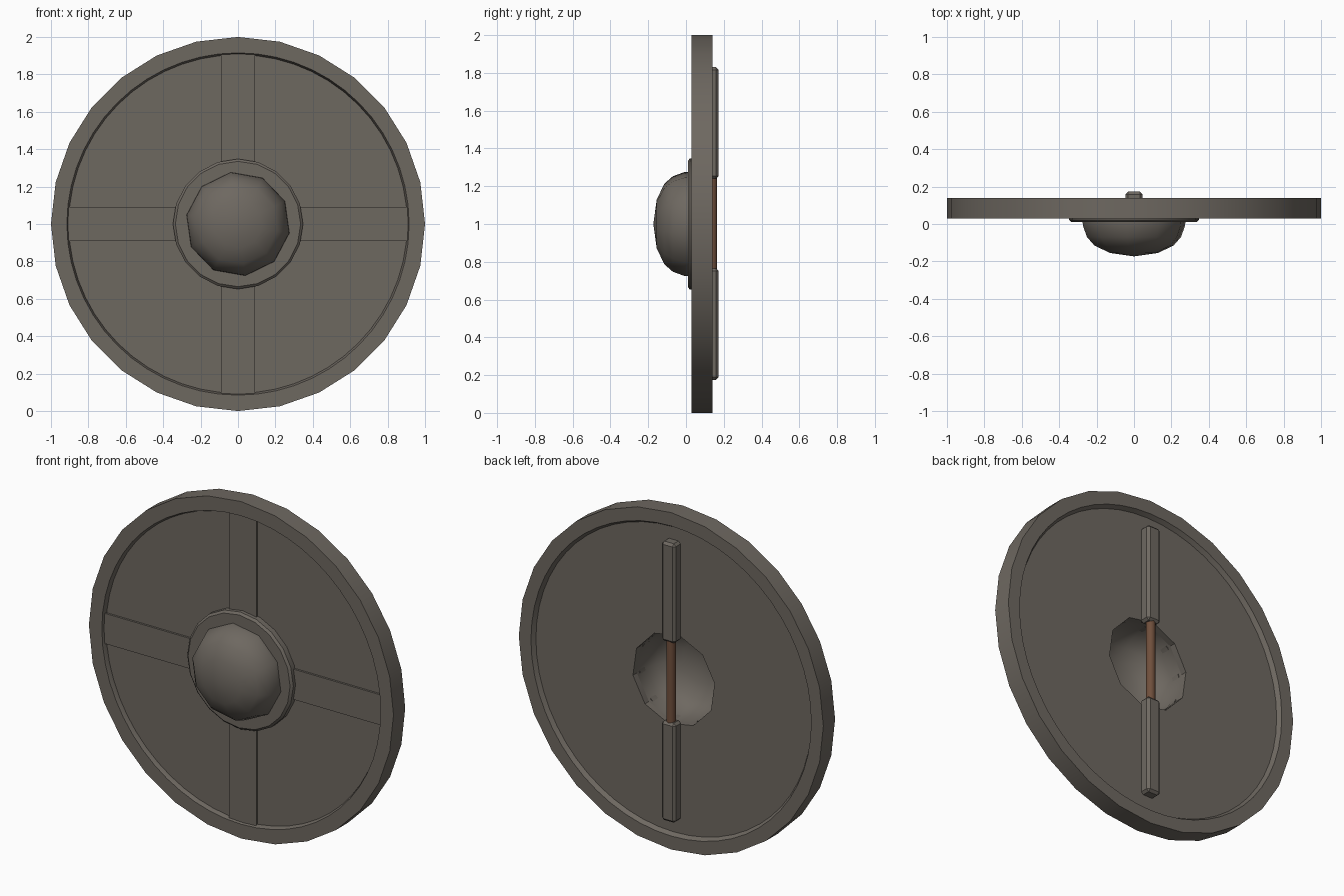
import bpy, bmesh, math
from mathutils import Matrix, Vector

if "Cube" in bpy.data.objects:
    bpy.data.objects.remove(bpy.data.objects["Cube"])


def material(name, col):
    m = bpy.data.materials.new(name)
    m.diffuse_color = (*col, 1)
    m.use_nodes = True
    m.node_tree.nodes["Principled BSDF"].inputs["Base Color"].default_value = m.diffuse_color
    return m


METAL = material("dark_stone_grey", (0.155, 0.138, 0.118))
LEATHER = material("brown_leather", (0.16, 0.078, 0.045))


def finish(name, bm, mat, angle=30):
    bmesh.ops.remove_doubles(bm, verts=bm.verts, dist=1e-5)
    bmesh.ops.recalc_face_normals(bm, faces=bm.faces)
    me = bpy.data.meshes.new(name)
    bm.to_mesh(me)
    bm.free()
    me.materials.append(mat)
    ob = bpy.data.objects.new(name, me)
    bpy.context.collection.objects.link(ob)
    me.polygons.foreach_set("use_smooth", [True] * len(me.polygons))
    me.set_sharp_from_angle(angle=math.radians(angle))
    return ob


def lathe(name, profile, segs, phase=0.0, angle=30, closed=True):
    """Spin (radius, y[, polygon sides]) points round the shield's y axis."""
    bm = bmesh.new()
    rings = []
    for p in profile:
        ring = []
        for i in range(segs):
            a, r = 2 * math.pi * i / segs, p[0]
            if len(p) > 2:
                half = math.pi / p[2]
                r *= math.cos(half) / math.cos((a + 1e-9) % (2 * half) - half)
            a += phase
            ring.append(bm.verts.new((r * math.cos(a), p[1], 1 + r * math.sin(a))))
        rings.append(ring)
    n = len(rings)
    for k in range(n if closed else n - 1):
        A, B = rings[k], rings[(k + 1) % n]
        for i in range(segs):
            j = (i + 1) % segs
            bm.faces.new((A[i], A[j], B[j], B[i]))
    bmesh.ops.dissolve_degenerate(bm, dist=1e-5, edges=bm.edges)
    return finish(name, bm, METAL, angle)


def box(name, lo, hi, bevel=0.0):
    bm = bmesh.new()
    lo, hi = Vector(lo), Vector(hi)
    bmesh.ops.create_cube(bm, size=1, matrix=Matrix.Translation((lo + hi) / 2)
                          @ Matrix.Diagonal((*(hi - lo), 1)))
    if bevel:
        bmesh.ops.bevel(bm, geom=bm.edges[:], offset=bevel, segments=1, affect='EDGES')
    return finish(name, bm, METAL)


BOSS_PHASE = math.radians(-10)

# Outer rim: 28-sided outside, rounder inside with small sloped lips
lathe("rim", [(1.0, 0.03, 28), (1.0, 0.14, 28), (0.92, 0.14), (0.905, 0.115),
              (0.905, 0.055), (0.915, 0.03)], 56)

# Face board with a ten-sided hole behind the boss
lathe("face_board", [(0.93, 0.055), (0.93, 0.115), (0.272, 0.115, 10), (0.272, 0.055, 10)],
      60, BOSS_PHASE)

# Flange round the boss
lathe("boss_flange", [(0.268, 0.06), (0.348, 0.06), (0.348, 0.022), (0.335, 0.01),
                      (0.268, 0.01)], 20)

# Hollow boss dome
outer = [(0.28, 0.02), (0.277, -0.01), (0.255, -0.07), (0.215, -0.115), (0.13, -0.155), (0, -0.173)]
inner = [(0, -0.16), (0.125, -0.143), (0.205, -0.105), (0.243, -0.062), (0.268, 0.0), (0.27, 0.08)]
lathe("boss_dome", outer + inner, 10, BOSS_PHASE, 60)

# Four front straps
for s, tag in ((-1, "low"), (1, "high")):
    a, b = sorted((s * 0.33, s * 0.91))
    box("front_strap_upright_" + tag, (-0.09, 0.043, 1 + a), (0.09, 0.06, 1 + b))
    box("front_strap_cross_" + tag, (a, 0.043, 0.91), (b, 0.06, 1.09))

# Back brace bars, above and below the grip
for z0, z1, tag in ((0.175, 0.765, "lower"), (1.24, 1.83, "upper")):
    box("back_brace_" + tag, (-0.045, 0.10, z0), (0.045, 0.173, z1), 0.014)

# Leather hand grip
bm = bmesh.new()
bmesh.ops.create_cone(bm, cap_ends=True, segments=10, radius1=0.026, radius2=0.026, depth=0.52,
                      matrix=Matrix.Translation((0, 0.139, 1.0025)))
finish("hand_grip", bm, LEATHER, 50)
